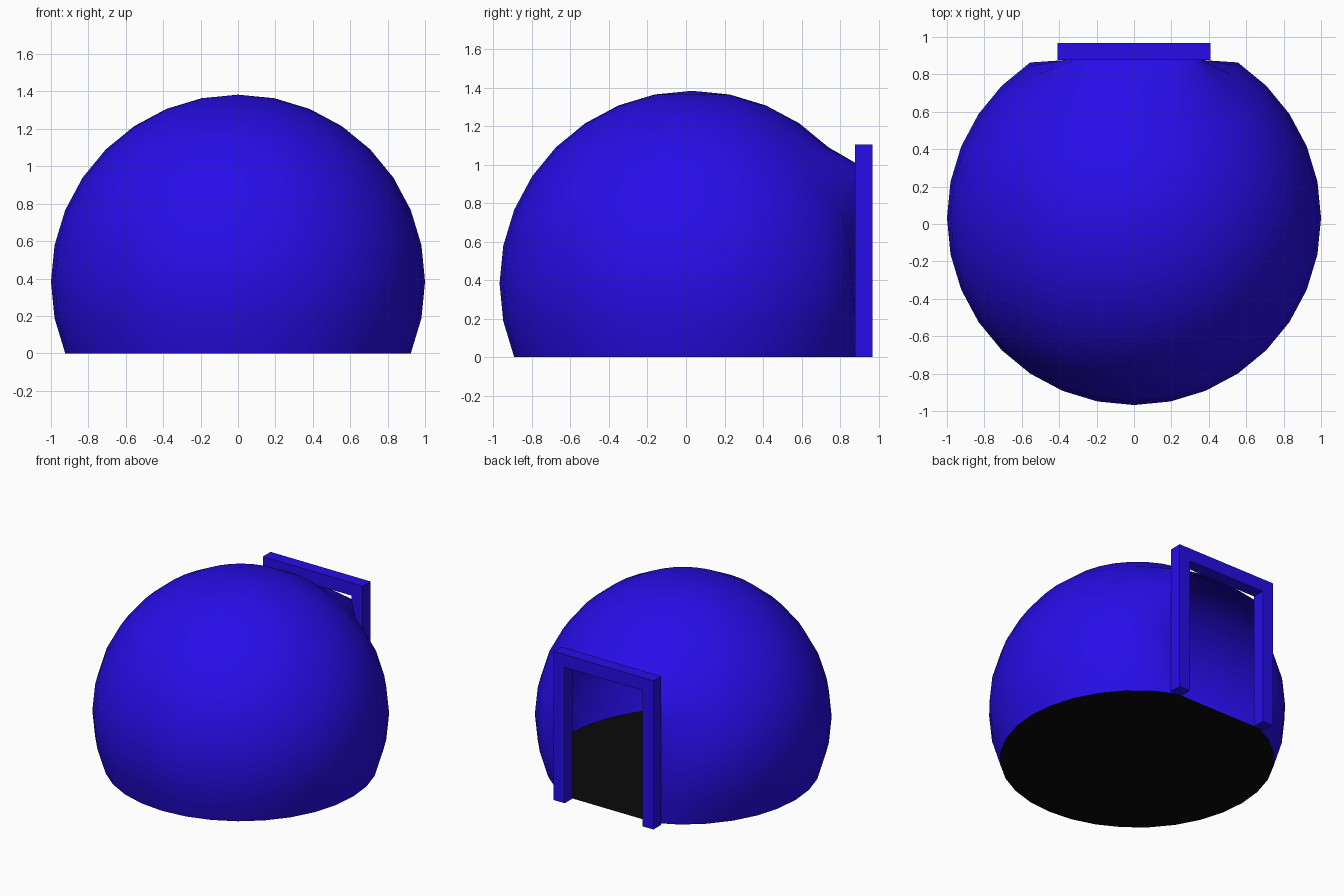
import bpy, bmesh, math
from mathutils import Matrix, Vector

if "Cube" in bpy.data.objects:
    bpy.data.objects.remove(bpy.data.objects["Cube"])

CY, CZ = 0.032, 0.383          # sphere centre
Y0, Y1 = 0.877, 0.968          # door frame depth


def material(name, rgb):
    m = bpy.data.materials.new(name)
    m.diffuse_color = (*rgb, 1)
    m.use_nodes = True
    m.node_tree.nodes["Principled BSDF"].inputs["Base Color"].default_value = m.diffuse_color
    return m


blue = material("blue", (0.02, 0.004, 0.8))
black = material("black", (0.003, 0.003, 0.003))


def make_object(name, bm, mat, smooth=False):
    me = bpy.data.meshes.new(name)
    bm.to_mesh(me)
    bm.free()
    me.materials.append(mat)
    for p in me.polygons:
        p.use_smooth = smooth
    ob = bpy.data.objects.new(name, me)
    bpy.context.collection.objects.link(ob)
    return ob


def azimuth(v):
    return abs(math.degrees(math.atan2(v.x, v.y)))   # angle from the back (+y)


# dome: sphere cut off on its ring at ground level
bm = bmesh.new()
bmesh.ops.create_uvsphere(bm, u_segments=32, v_segments=16, radius=1)
bmesh.ops.delete(bm, geom=[v for v in bm.verts if v.co.z < -0.4], context='VERTS')

# doorway: remove faces, then pull the rim flat against the frame
door = [f for f in bm.faces
        if azimuth(f.calc_center_median()) < 22.5 and f.calc_center_median().z < 0.55]
bmesh.ops.delete(bm, geom=door, context='FACES')
rim = [v for v in bm.verts if azimuth(v.co) < 22.6 and v.co.z < 0.56]
for v in rim:
    v.co.y = Y0 - CY
    if v.co.z > 0.5:
        v.co.z = (0.985 if abs(v.co.x) > 0.3 else 1.01) - CZ
    else:
        v.co.x = math.copysign(0.36, v.co.x)
bmesh.ops.translate(bm, verts=bm.verts, vec=(0, CY, CZ))

# floor outline taken from the dome's lowest ring
ring = [v.co.copy() for v in bm.verts if v.co.z < 0.01]
ring.sort(key=lambda c: math.atan2(c.y - CY, c.x))
make_object("dome", bm, blue, True)

bm = bmesh.new()
bm.faces.new([bm.verts.new((c.x, c.y, 0.001)) for c in ring])
make_object("floor", bm, black)

# door frame: extruded U-shaped profile
profile = [(-0.41, 0), (-0.41, 1.105), (0.41, 1.105), (0.41, 0),
           (0.32, 0), (0.32, 1.01), (-0.32, 1.01), (-0.32, 0)]
bm = bmesh.new()
face = bm.faces.new([bm.verts.new((x, Y0, z)) for x, z in profile])
ext = bmesh.ops.extrude_face_region(bm, geom=[face], use_keep_orig=True)
bmesh.ops.translate(bm, vec=(0, Y1 - Y0, 0),
                    verts=[g for g in ext['geom'] if isinstance(g, bmesh.types.BMVert)])
bmesh.ops.recalc_face_normals(bm, faces=bm.faces)
make_object("door_frame", bm, blue)
